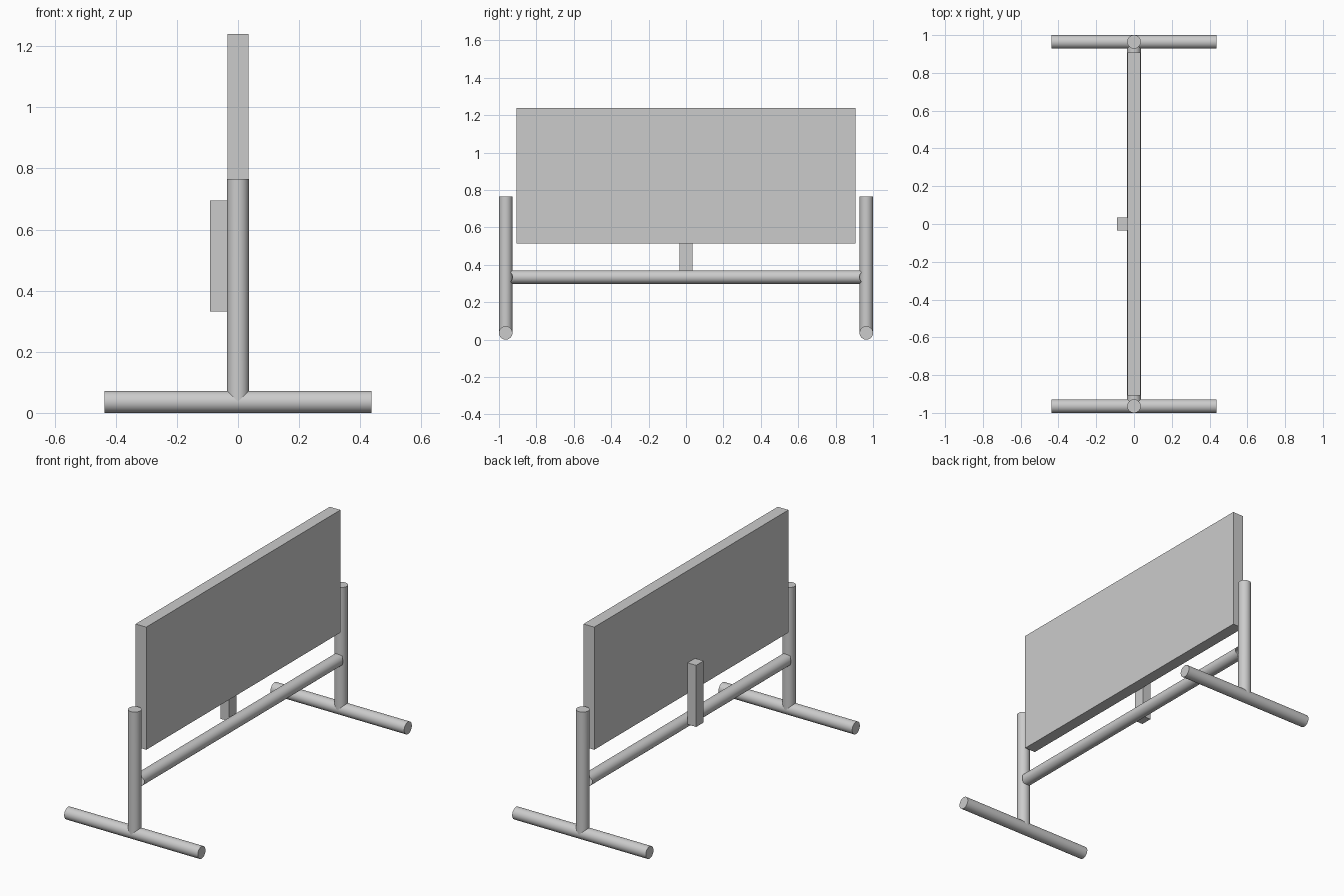
import bpy, bmesh
from math import cos, sin, pi, radians
from mathutils import Vector

if "Cube" in bpy.data.objects:
    bpy.data.objects.remove(bpy.data.objects["Cube"])

R = 0.036      # tube radius
POST_Y = 0.964
SIDES = 48


def finish(name, bm):
    bmesh.ops.recalc_face_normals(bm, faces=bm.faces)
    mesh = bpy.data.meshes.new(name)
    bm.to_mesh(mesh)
    bm.free()
    obj = bpy.data.objects.new(name, mesh)
    bpy.context.collection.objects.link(obj)
    return obj


def tube(name, start, end, side, cope_start=False, cope_end=False):
    """Round tube; a coped end is saddle-cut to fit a tube of equal radius."""
    start, end, side = Vector(start), Vector(end), Vector(side)
    axis = (end - start).normalized()
    other = axis.cross(side)
    bm = bmesh.new()
    rings = []
    for centre, cope, sign in ((start, cope_start, 1), (end, cope_end, -1)):
        ring = []
        for i in range(SIDES):
            a = 2 * pi * i / SIDES
            u, v = R * cos(a), R * sin(a)
            shift = sign * abs(u) if cope else 0
            ring.append(bm.verts.new(centre + side * u + other * v + axis * shift))
        if not cope:
            bm.faces.new(ring)
        rings.append(ring)
    for i in range(SIDES):
        j = (i + 1) % SIDES
        bm.faces.new((rings[0][i], rings[0][j], rings[1][j], rings[1][i]))
    obj = finish(name, bm)
    bpy.ops.object.select_all(action='DESELECT')
    bpy.context.view_layer.objects.active = obj
    obj.select_set(True)
    bpy.ops.object.shade_smooth_by_angle(angle=radians(30))


def box(name, low, high):
    low, high = Vector(low), Vector(high)
    bm = bmesh.new()
    bmesh.ops.create_cube(bm, size=1)
    bmesh.ops.scale(bm, vec=high - low, verts=bm.verts)
    bmesh.ops.translate(bm, vec=(low + high) / 2, verts=bm.verts)
    finish(name, bm)


# Feet and upright posts at both ends
for label, s in (("front", -1), ("back", 1)):
    y = s * POST_Y
    tube(label + "_foot", (-0.437, y, R), (0.437, y, R), (0, 1, 0))
    tube(label + "_post", (0, y, R), (0, y, 0.766), (1, 0, 0), cope_start=True)

# Crossbar between the posts
tube("crossbar", (0, -POST_Y, 0.334), (0, POST_Y, 0.334), (1, 0, 0), True, True)

# Board and the block that holds it to the crossbar
box("board", (-0.035, -0.907, 0.514), (0.035, 0.907, 1.239))
box("support_block", (-0.091, -0.035, 0.331), (-0.035, 0.035, 0.695))
